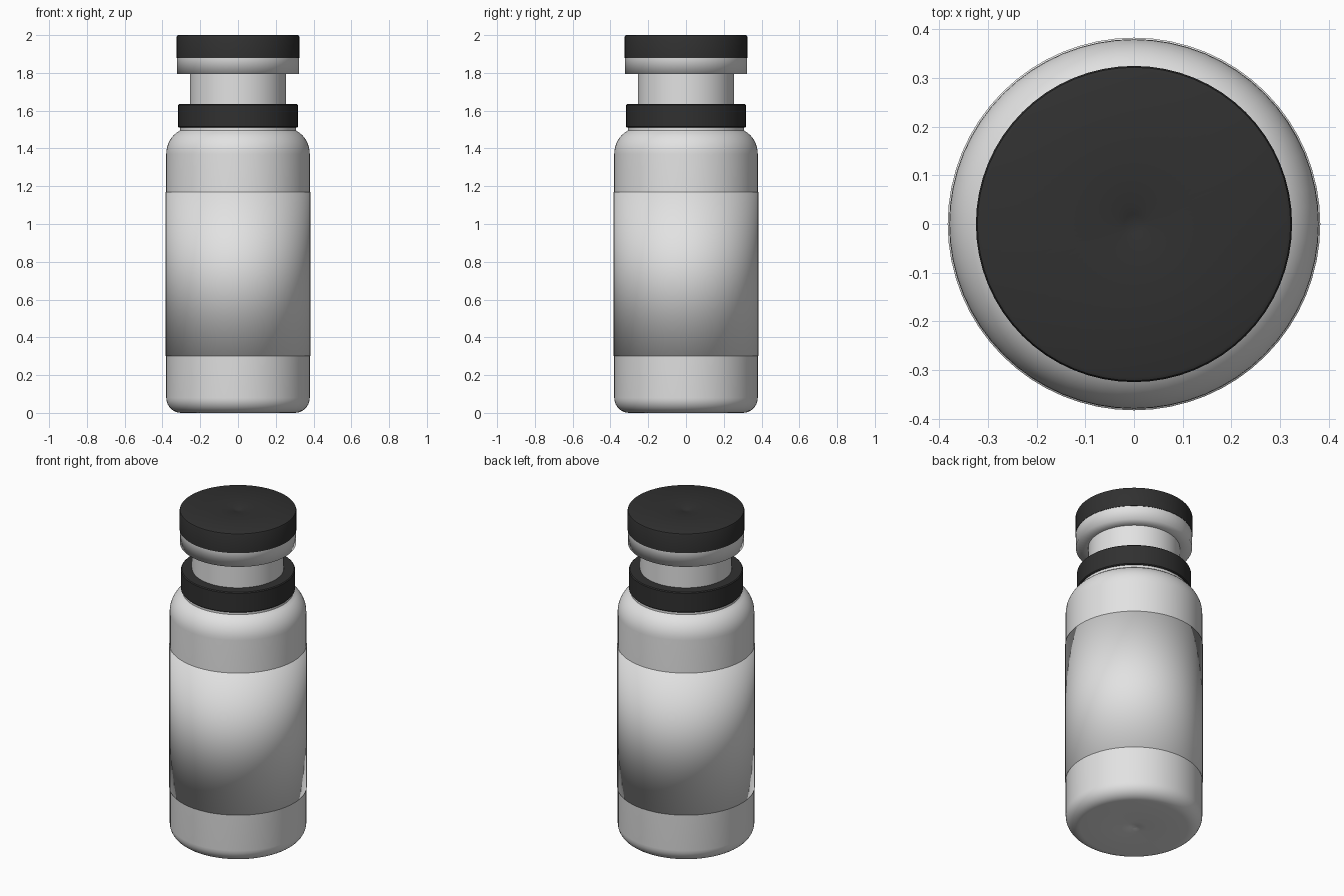
import bpy, bmesh, math

if "Cube" in bpy.data.objects:
    bpy.data.objects.remove(bpy.data.objects["Cube"])

SEGMENTS = 64


def material(name, rgb):
    m = bpy.data.materials.new(name)
    m.diffuse_color = (*rgb, 1.0)
    m.use_nodes = True
    m.node_tree.nodes["Principled BSDF"].inputs["Base Color"].default_value = m.diffuse_color
    return m


WHITE = material("satin white", (0.76, 0.76, 0.76))
BLACK = material("matte black", (0.03, 0.03, 0.03))


def arc(cx, cz, rx, rz, start, end, steps=8):
    """Elliptical corner points between two angles in degrees."""
    pts = []
    for i in range(steps + 1):
        a = math.radians(start + (end - start) * i / steps)
        pts.append((cx + rx * math.cos(a), cz + rz * math.sin(a)))
    return pts


def lathe(name, profile, mat, soft=False):
    """Spin an (r, z) profile, listed bottom to top, around the z axis."""
    bm = bmesh.new()
    rings = []
    for r, z in profile:
        if r < 1e-5:
            rings.append([bm.verts.new((0, 0, z))] * SEGMENTS)
        else:
            angles = [2 * math.pi * j / SEGMENTS for j in range(SEGMENTS)]
            rings.append([bm.verts.new((r * math.cos(a), r * math.sin(a), z)) for a in angles])
    for low, high in zip(rings, rings[1:]):
        for j in range(SEGMENTS):
            k = (j + 1) % SEGMENTS
            corners = list(dict.fromkeys((low[j], low[k], high[k], high[j])))
            bm.faces.new(corners)
    mesh = bpy.data.meshes.new(name)
    bm.to_mesh(mesh)
    bm.free()
    mesh.materials.append(mat)
    obj = bpy.data.objects.new(name, mesh)
    bpy.context.collection.objects.link(obj)
    bpy.ops.object.select_all(action="DESELECT")
    obj.select_set(True)
    bpy.context.view_layer.objects.active = obj
    if soft:
        bpy.ops.object.shade_smooth()
    else:
        bpy.ops.object.shade_smooth_by_angle(angle=math.radians(35))
    return obj


# Bottle body: dimpled base, rounded foot, straight wall, curved shoulder
lathe("bottle_body",
      [(0, 0.012), (0.02, 0.008), (0.04, 0.003), (0.07, 0.0)]
      + arc(0.30, 0.08, 0.08, 0.08, -90, 0)
      + arc(0.26, 1.37, 0.12, 0.135, 0, 65)
      + [(0.308, 1.495), (0.308, 1.52)], WHITE)

# Wrap-around label, softly shaded over its edges
lathe("label", [(0.372, 0.30), (0.383, 0.30), (0.383, 1.17), (0.372, 1.17)], WHITE, soft=True)

# Collar ring around the bottle mouth
lathe("collar", [(0.25, 1.51), (0.312, 1.51), (0.317, 1.515), (0.317, 1.63),
                 (0.312, 1.635), (0.25, 1.635)], BLACK)

# Narrow neck and the lip under the lid
lathe("neck", [(0.255, 1.60), (0.255, 1.80)], WHITE)
lathe("lid_lip", [(0.25, 1.795), (0.323, 1.795), (0.323, 1.882)], WHITE, soft=True)

# Lid with a shallow dimple in the middle
lathe("lid", [(0.25, 1.88), (0.325, 1.88), (0.325, 1.99), (0.322, 1.997), (0.315, 2.0),
              (0.10, 1.999), (0.04, 1.996), (0.02, 1.991), (0, 1.986)], BLACK)
